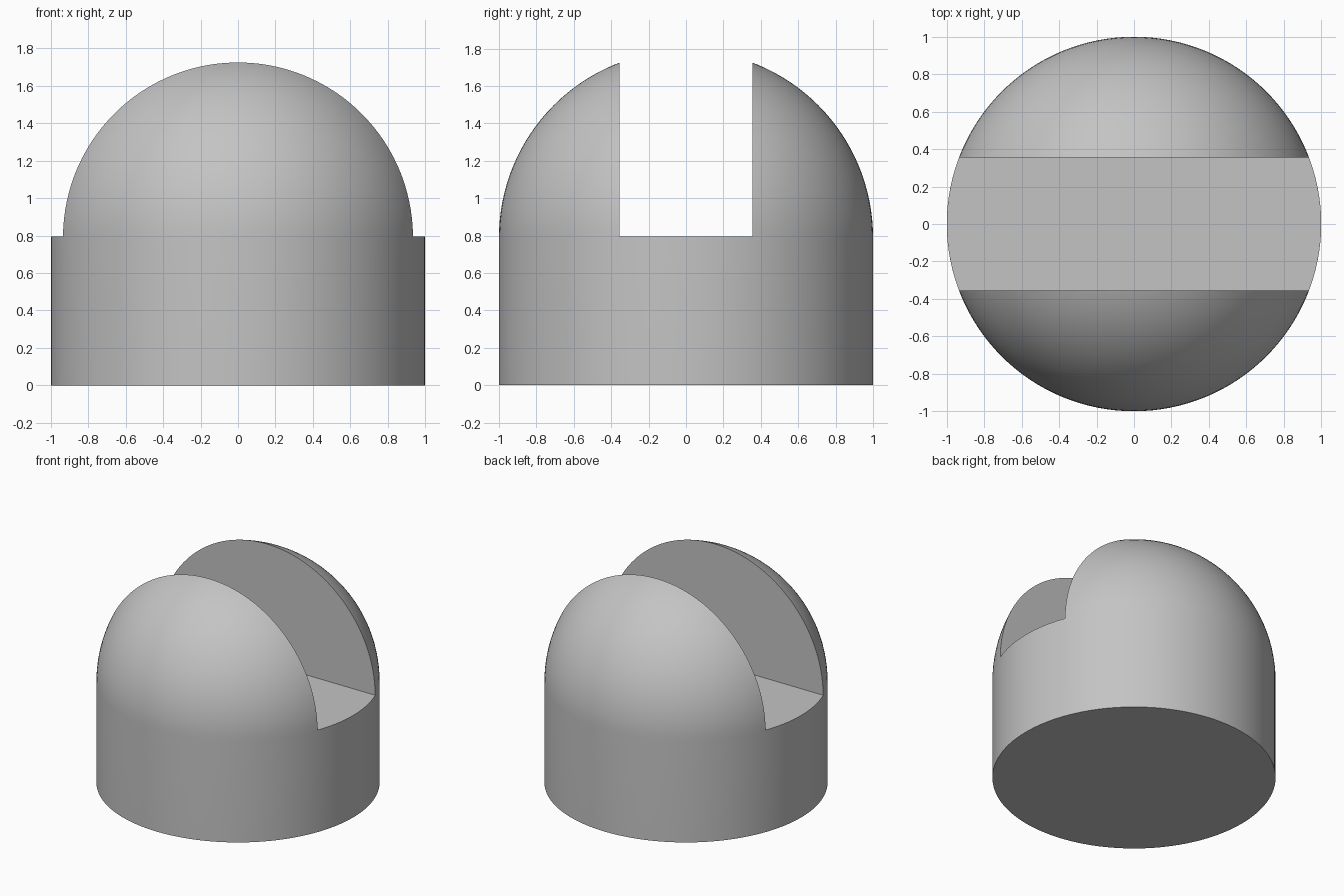
import bpy
import bmesh
from math import sin, cos, pi, radians

RADIUS, SPRING, FLOOR, HALF_SLOT = 1.0, 0.795, 0.795, 0.355
SEGMENTS, RINGS = 128, 32

cube = bpy.data.objects.get("Cube")
if cube:
    bpy.data.objects.remove(cube, do_unlink=True)

grey = bpy.data.materials.new("plain grey")
grey.use_nodes = True
colour = (0.55, 0.55, 0.55, 1)
grey.diffuse_color = colour
grey.node_tree.nodes["Principled BSDF"].inputs["Base Color"].default_value = colour


def add_object(name, bm):
    mesh = bpy.data.meshes.new(name)
    bmesh.ops.recalc_face_normals(bm, faces=bm.faces)
    bm.to_mesh(mesh)
    bm.free()
    mesh.materials.append(grey)
    obj = bpy.data.objects.new(name, mesh)
    bpy.context.collection.objects.link(obj)
    return obj


# Round body with a domed top: one profile spun about z
bm = bmesh.new()
profile = [(RADIUS, 0)]
for i in range(RINGS):
    a = i / RINGS * pi / 2
    profile.append((RADIUS * cos(a), SPRING - 0.005 + RADIUS * sin(a)))
profile.append((0, SPRING - 0.005 + RADIUS))
verts = [bm.verts.new((r, 0, z)) for r, z in profile]
edges = [bm.edges.new(pair) for pair in zip(verts, verts[1:])]
bmesh.ops.spin(bm, geom=verts + edges, cent=(0, 0, 0), axis=(0, 0, 1),
               angle=2 * pi, steps=SEGMENTS)
bmesh.ops.remove_doubles(bm, verts=bm.verts, dist=0.0001)
# Flat underside
bmesh.ops.holes_fill(bm, edges=[e for e in bm.edges if e.is_boundary], sides=0)
body = add_object("domed_body", bm)

# Straight slot across the dome, open on both sides
bm = bmesh.new()
bmesh.ops.create_cube(bm, size=2)
bmesh.ops.scale(bm, vec=(1.5, HALF_SLOT, 1), verts=bm.verts)
bmesh.ops.translate(bm, vec=(0, 0, FLOOR + 1), verts=bm.verts)
cutter = add_object("slot_cutter", bm)
cutter.hide_render = True

cut = body.modifiers.new("slot", 'BOOLEAN')
cut.operation = 'DIFFERENCE'
cut.solver = 'EXACT'
cut.object = cutter
bpy.ops.object.select_all(action='DESELECT')
body.select_set(True)
bpy.context.view_layer.objects.active = body
bpy.ops.object.modifier_apply(modifier=cut.name)
bpy.data.objects.remove(cutter, do_unlink=True)

# Smooth round surfaces, crisp slot edges
bpy.ops.object.shade_smooth_by_angle(angle=radians(30))
